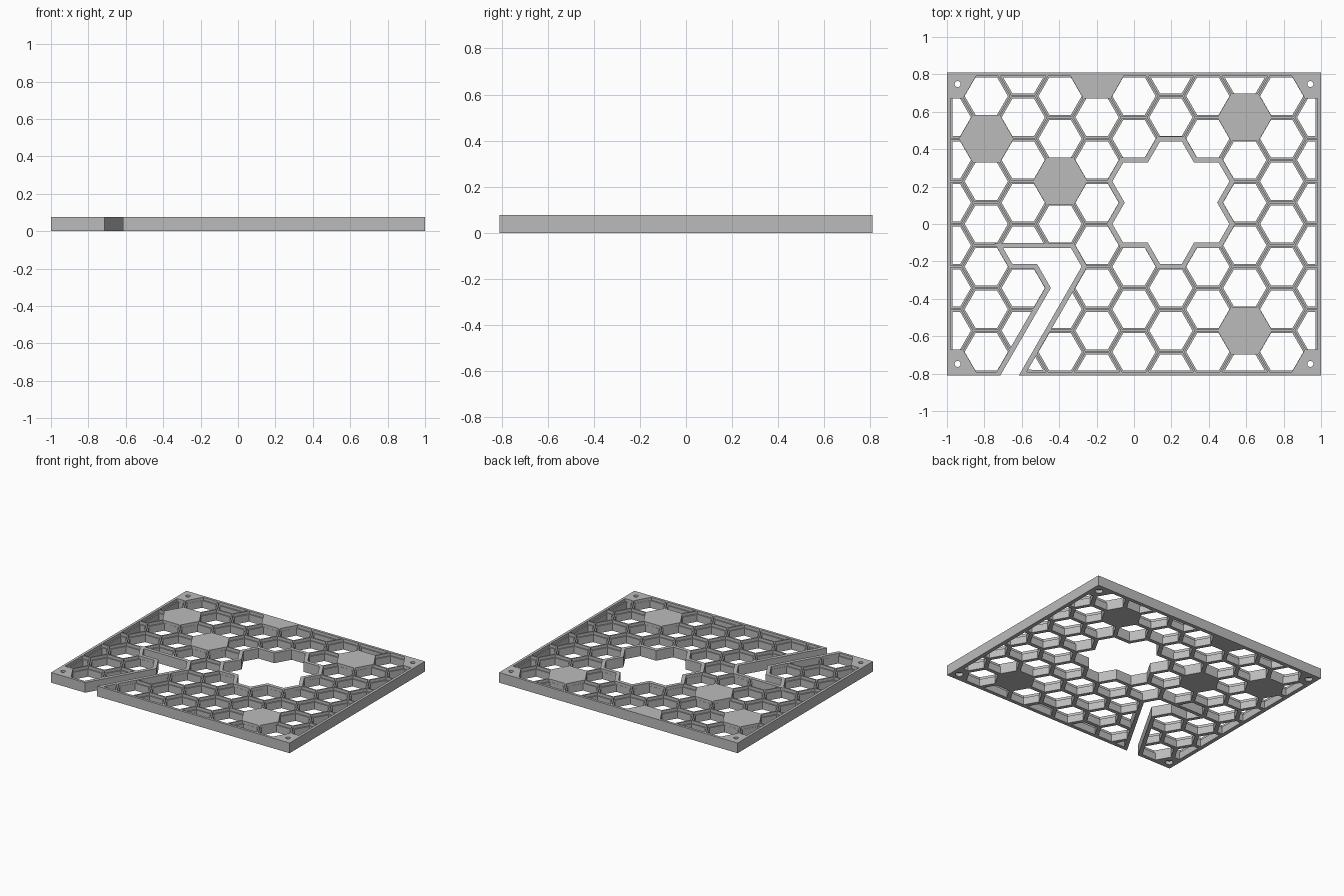
import bpy, bmesh, math
from mathutils import Vector

if "Cube" in bpy.data.objects:
    bpy.data.objects.remove(bpy.data.objects["Cube"])

PITCH = 0.228                    # distance between honeycomb cells
COL = PITCH * math.sqrt(3) / 2   # distance between cell columns
THICK = 0.077
STEP = 0.055                     # height of the ledge inside each cell
HOLE, LIP, SOLID = 0.1, 0.109, 0.127   # cell half heights
TAN = math.tan(math.radians(30))

grey = bpy.data.materials.new("light_grey")
grey.use_nodes = True
grey.diffuse_color = (0.5, 0.5, 0.5, 1)
grey.node_tree.nodes["Principled BSDF"].inputs["Base Color"].default_value = (0.5, 0.5, 0.5, 1)


def polar(radius, degrees):
    a = math.radians(degrees)
    return Vector((radius * math.cos(a), radius * math.sin(a)))


def ring(centre, radius, sides):
    return [Vector(centre) + polar(radius, 360 * i / sides) for i in range(sides)]


def hexagon(centre, half_height):
    return ring(centre, half_height * 2 / math.sqrt(3), 6)


def rectangle(x, y):
    return [Vector(p) for p in ((-x, -y), (x, -y), (x, y), (-x, y))]


def offset(points, d):
    """Grow a counter-clockwise outline by d with mitred corners."""
    out = []
    for i, p in enumerate(points):
        a = (p - points[i - 1]).normalized()
        b = (points[(i + 1) % len(points)] - p).normalized()
        na, nb = Vector((a.y, -a.x)), Vector((b.y, -b.x))
        out.append(p + (na + nb) * d / (1 + na.dot(nb)))
    return out


def prisms(name, outlines, z0, z1):
    bm = bmesh.new()
    for pts in outlines:
        low = [bm.verts.new((p.x, p.y, z0)) for p in pts]
        high = [bm.verts.new((p.x, p.y, z1)) for p in pts]
        bm.faces.new(low[::-1])
        bm.faces.new(high)
        for i in range(len(pts)):
            j = (i + 1) % len(pts)
            bm.faces.new((low[i], low[j], high[j], high[i]))
    mesh = bpy.data.meshes.new(name)
    bm.to_mesh(mesh)
    bm.free()
    ob = bpy.data.objects.new(name, mesh)
    bpy.context.collection.objects.link(ob)
    mesh.materials.append(grey)
    return ob


def boolean(target, tool, operation="DIFFERENCE"):
    tool.hide_render = True
    mod = target.modifiers.new("cut", "BOOLEAN")
    mod.operation, mod.object, mod.solver = operation, tool, "EXACT"
    bpy.context.view_layer.objects.active = target
    bpy.ops.object.modifier_apply(modifier=mod.name)
    bpy.data.objects.remove(tool)


def cell(k, row):
    """Centre of a cell; odd columns are shifted half a pitch up."""
    return Vector((k * COL, (row + (k % 2) / 2) * PITCH))


# Flower-shaped opening: seven merged cells
middle = cell(1, 0)
opening = []
for i in range(6):
    a = 30 + 60 * i
    petal = middle + polar(PITCH, a)
    corner = HOLE * 2 / math.sqrt(3)
    opening += [petal + polar(corner, a - 30), petal + polar(corner, a + 30),
                middle + polar(2 * COL - (PITCH - HOLE) * 2 / math.sqrt(3), a + 30)]

# Slanted cable slot, running out through the front edge
END = -0.9
slot = [Vector(p) for p in (
    (-0.70, -0.128), (-0.65, -0.214), (-0.518, -0.214), (-0.4445, -0.342),
    (-0.4445 + (END + 0.342) * TAN, END), (-0.28 + (END + 0.228) * TAN, END),
    (-0.28, -0.228), (-0.337, -0.128))]

# Cells that stay solid
filled = [(-4, 2), (-2, 1), (3, 2), (3, -3), (-1, 3),
          (-5, 3), (5, 3), (-5, -4), (5, -4)]
removed = [(1, 0), (1, 1), (1, -1), (0, 0), (0, 1), (2, 0), (2, 1), (-2, -1)]
cells = [cell(k, r) for k in range(-5, 6) for r in range(-4, 4)
         if (k, r) not in filled + removed and abs(cell(k, r).y) < 0.81]
keep = [hexagon(cell(*c), SOLID) for c in filled]
keep += [offset(opening, 0.027), offset(slot, 0.027)]

# Plate with stepped honeycomb cells
plate = prisms("honeycomb_plate", [rectangle(1, 0.81)], 0, THICK)
for half, z0, frame in ((HOLE, -0.05, (0.97, 0.782)), (LIP, STEP, (0.98, 0.791))):
    cutter = prisms("cell_cutter", [hexagon(c, half) for c in cells], z0, 0.12)
    boolean(cutter, prisms("frame_limit", [rectangle(*frame)], -0.2, 0.2), "INTERSECT")
    boolean(cutter, prisms("solid_zones", keep, -0.2, 0.2))
    boolean(plate, cutter)

# Opening, slot and corner screw holes with recesses underneath
boolean(plate, prisms("opening_cutter", [opening, slot], -0.1, 0.2))
screws = [(x, y) for x in (-0.943, 0.943) for y in (-0.748, 0.748)]
boolean(plate, prisms("screw_cutter", [ring(s, 0.016, 20) for s in screws], -0.1, 0.2))
boolean(plate, prisms("recess_cutter", [ring(s, 0.027, 20) for s in screws], -0.1, 0.025))
